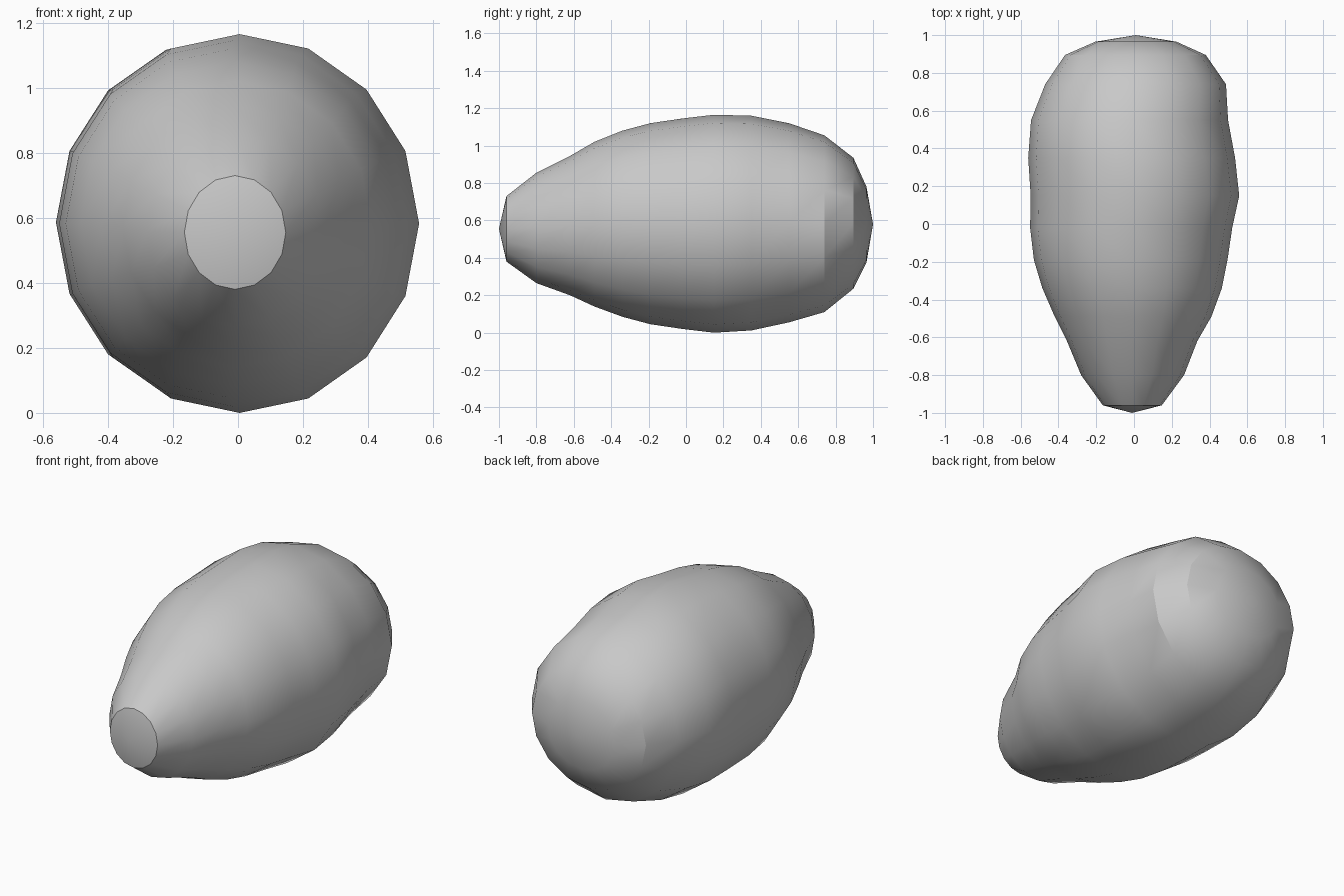
import bpy, bmesh
from math import sin, cos, pi, radians

cube = bpy.data.objects.get("Cube")
if cube:
    bpy.data.objects.remove(cube, do_unlink=True)

# One plain grey for the whole body
grey = bpy.data.materials.new("mid_grey")
grey.use_nodes = True
colour = (0.58, 0.58, 0.58, 1)
grey.diffuse_color = colour
grey.node_tree.nodes["Principled BSDF"].inputs["Base Color"].default_value = colour

SIDES = 16
# Rings from nose to tail: y, left-most x, right-most x, bottom z, top z
RINGS = [
    (-0.96, -0.165, 0.147, 0.38, 0.73),
    (-0.80, -0.28, 0.265, 0.265, 0.855),
    (-0.62, -0.355, 0.335, 0.20, 0.945),
    (-0.49, -0.42, 0.41, 0.14, 1.02),
    (-0.34, -0.485, 0.465, 0.085, 1.08),
    (-0.19, -0.53, 0.495, 0.045, 1.12),
    (-0.02, -0.55, 0.52, 0.02, 1.145),
    (0.15, -0.547, 0.557, 0.0, 1.165),
    (0.35, -0.56, 0.535, 0.012, 1.16),
    (0.55, -0.545, 0.498, 0.055, 1.12),
    (0.74, -0.47, 0.487, 0.11, 1.055),
    (0.895, -0.365, 0.38, 0.235, 0.935),
    (0.965, -0.205, 0.225, 0.375, 0.78),
]


def add_ring(bm, y, x0, x1, z0, z1):
    """A slightly oval ring filling the given extents."""
    cx, cz = (x0 + x1) / 2, (z0 + z1) / 2
    rx, rz = (x1 - x0) / 2, (z1 - z0) / 2
    angles = [2 * pi * i / SIDES for i in range(SIDES)]
    return [bm.verts.new((cx + rx * cos(a), y, cz + rz * sin(a))) for a in angles]


def add_cap(bm, ring, tip):
    """A shallow fan closing one end."""
    pole = bm.verts.new(tip)
    for i in range(SIDES):
        bm.faces.new((ring[i], ring[(i + 1) % SIDES], pole))


# Body skinned over the rings
bm = bmesh.new()
rings = [add_ring(bm, *r) for r in RINGS]
for a, b in zip(rings, rings[1:]):
    for i in range(SIDES):
        j = (i + 1) % SIDES
        bm.faces.new((a[i], a[j], b[j], b[i]))
add_cap(bm, rings[0], (-0.01, -1, 0.555))
add_cap(bm, rings[-1], (0.01, 1, 0.58))
bmesh.ops.recalc_face_normals(bm, faces=bm.faces)

mesh = bpy.data.meshes.new("body")
bm.to_mesh(mesh)
bm.free()
mesh.materials.append(grey)
body = bpy.data.objects.new("body", mesh)
bpy.context.collection.objects.link(body)

# Smooth skin with a crisp rim at the nose
bpy.ops.object.select_all(action="DESELECT")
body.select_set(True)
bpy.context.view_layer.objects.active = body
bpy.ops.object.shade_smooth_by_angle(angle=radians(30))
